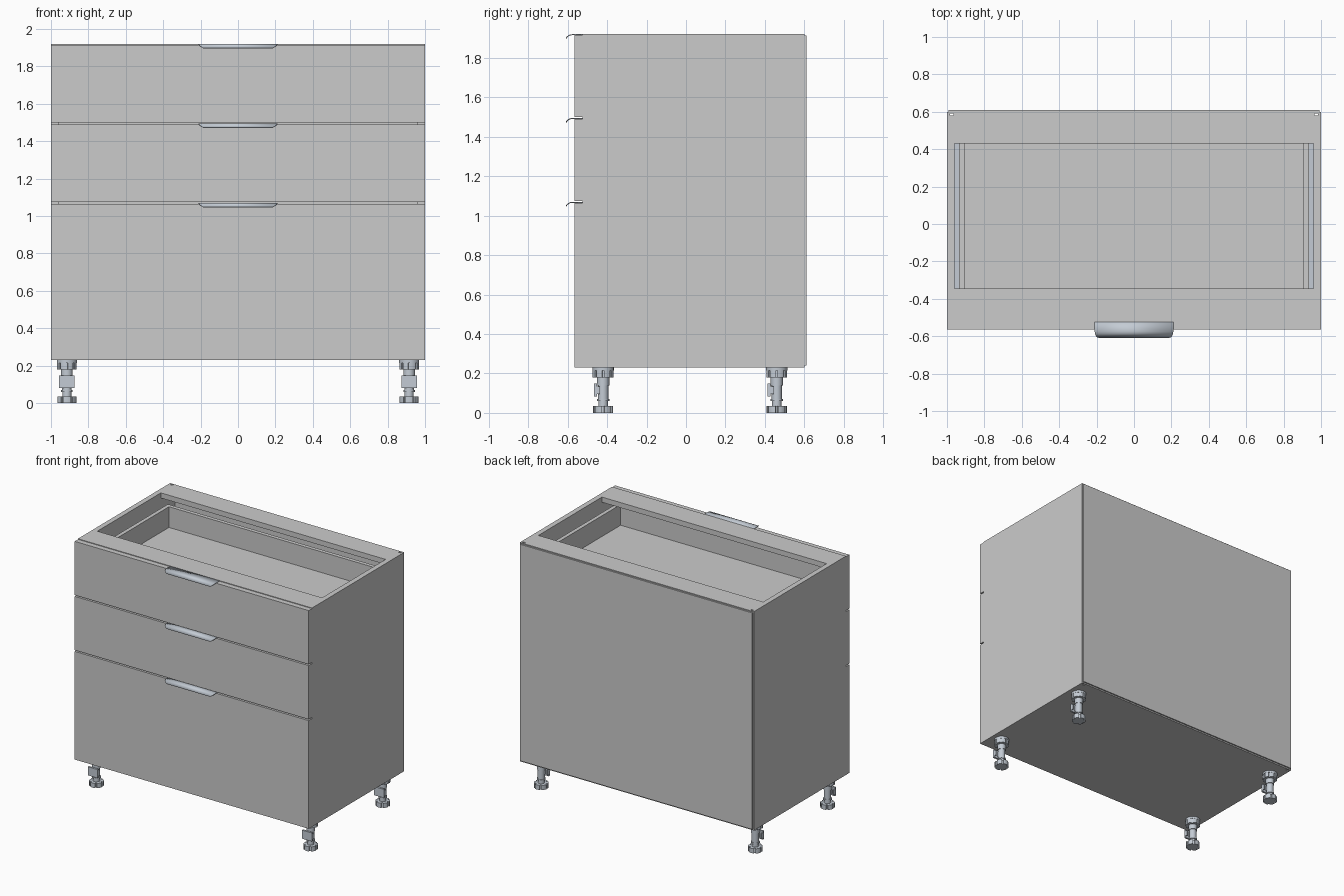
import bpy, bmesh, math
from mathutils import Matrix

if "Cube" in bpy.data.objects:
    bpy.data.objects.remove(bpy.data.objects["Cube"])

metal = bpy.data.materials.new("metal_grey")
metal.diffuse_color = (0.55, 0.60, 0.66, 1)
metal.use_nodes = True
metal.node_tree.nodes["Principled BSDF"].inputs["Base Color"].default_value = metal.diffuse_color


def finish(name, bm, mat=None):
    bmesh.ops.recalc_face_normals(bm, faces=bm.faces)
    me = bpy.data.meshes.new(name)
    bm.to_mesh(me)
    bm.free()
    ob = bpy.data.objects.new(name, me)
    bpy.context.collection.objects.link(ob)
    if mat:
        me.materials.append(mat)
    return ob


def add_box(bm, x0, x1, y0, y1, z0, z1):
    m = Matrix.Translation(((x0 + x1) / 2, (y0 + y1) / 2, (z0 + z1) / 2))
    m = m @ Matrix.Diagonal((x1 - x0, y1 - y0, z1 - z0, 1))
    bmesh.ops.create_cube(bm, size=1, matrix=m)


def box(name, *dims, mat=None):
    bm = bmesh.new()
    add_box(bm, *dims)
    return finish(name, bm, mat)


def add_disc(bm, r, z0, z1, cx, cy, seg=24, notches=0, inner=0.8):
    """Upright prism; optional vertical notches around the rim."""
    pts = []
    if notches:
        for i in range(notches):
            a, s = 2 * math.pi * i / notches, 2 * math.pi / notches
            for f, k in ((-0.12, inner), (0.12, inner), (0.12, 1), (0.31, 1),
                         (0.5, 1), (0.69, 1), (0.88, 1)):
                pts.append((a + f * s, r * k))
    else:
        pts = [(2 * math.pi * i / seg, r) for i in range(seg)]
    face = bm.faces.new([bm.verts.new((cx + k * math.cos(a), cy + k * math.sin(a), z0)) for a, k in pts])
    ext = bmesh.ops.extrude_face_region(bm, geom=[face], use_keep_orig=True)
    up = [v for v in ext["geom"] if isinstance(v, bmesh.types.BMVert)]
    bmesh.ops.translate(bm, verts=up, vec=(0, 0, z1 - z0))


# Dimensions of the carcass
FRONT, BACK, BOT, TOP, T = -0.525, 0.60, 0.23, 1.92, 0.04

# Side panels, each with a narrow vertical slot near the back
for s, side in ((-1, "left"), (1, "right")):
    panel = box(side + "_side_panel", *sorted((s * 0.96, s)), FRONT, BACK, BOT, TOP)
    cutter = box("slot_cutter", *sorted((s * 0.965, s * 0.985)), 0.579, 0.59, BOT - 0.1, TOP + 0.1)
    cutter.hide_render = True
    mod = panel.modifiers.new("slot", 'BOOLEAN')
    mod.object, mod.solver = cutter, 'EXACT'
    bpy.context.view_layer.objects.active = panel
    bpy.ops.object.modifier_apply(modifier=mod.name)
    bpy.data.objects.remove(cutter)

# Bottom, top rails and back panel
box("bottom_panel", -0.96, 0.96, FRONT, BACK, BOT, BOT + T)
box("front_top_rail", -0.96, 0.96, FRONT, -0.345, TOP - T, TOP)
box("back_top_rail", -0.96, 0.96, 0.43, BACK, TOP - T, TOP)
box("back_panel", -0.993, 0.993, BACK, 0.61, BOT + 0.01, TOP - 0.008)


def handle(name, z):
    """Bent edge-pull: flat tab on top of the front, lip curling down."""
    rows = ((-0.525, 0, 0.21), (-0.575, 0, 0.21), (-0.588, -0.002, 0.209),
            (-0.598, -0.007, 0.204), (-0.606, -0.014, 0.196), (-0.609, -0.021, 0.186))
    bm = bmesh.new()
    prev = None
    for y, dz, w in rows:
        cur = [bm.verts.new((sx * w, y, z + dz)) for sx in (-1, 1)]
        if prev:
            bm.faces.new((prev[0], cur[0], cur[1], prev[1]))
        prev = cur
    for f in bm.faces:
        f.normal_update()
    ob = finish(name, bm, metal)
    if ob.data.polygons[0].normal.z < 0:
        ob.data.flip_normals()
    mod = ob.modifiers.new("thickness", 'SOLIDIFY')
    mod.thickness, mod.offset = 0.005, -1
    bpy.ops.object.select_all(action='DESELECT')
    ob.select_set(True)
    bpy.context.view_layer.objects.active = ob
    bpy.ops.object.shade_smooth_by_angle(angle=math.radians(35))


# Drawers: front, open box, slides and handle
#          name      front z0, z1   box z0, z1
drawers = (("top",    1.50, 1.915,  1.62, 1.82),
           ("middle", 1.075, 1.49,  1.19, 1.39),
           ("bottom", 0.23, 1.065,  0.34, 0.78))
W, WI, YB = 0.935, 0.905, 0.48
for name, f0, f1, b0, b1 in drawers:
    box(name + "_drawer_front", -1, 1, -0.565, FRONT, f0, f1)
    bm = bmesh.new()
    for s in (-1, 1):
        add_box(bm, *sorted((s * WI, s * W)), FRONT, YB, b0, b1)
    add_box(bm, -WI, WI, FRONT, FRONT + 0.03, b0, b1)
    add_box(bm, -WI, WI, YB - 0.03, YB, b0, b1)
    add_box(bm, -WI, WI, FRONT + 0.03, YB - 0.03, b0 + 0.025, b0 + 0.04)
    finish(name + "_drawer_box", bm)
    bm = bmesh.new()
    for s in (-1, 1):
        add_box(bm, *sorted((s * W, s * 0.96)), FRONT + 0.01, YB, b0 + 0.02, b0 + 0.11)
    finish(name + "_drawer_slides", bm, metal)
    handle(name + "_handle", f1 + 0.005)

# Adjustable legs with plinth clip
for cy, row in ((-0.42, "front"), (0.46, "back")):
    for cx, side in ((-0.915, "left"), (0.915, "right")):
        bm = bmesh.new()
        add_disc(bm, 0.054, 0.215, BOT, cx, cy)
        add_disc(bm, 0.053, 0.18, 0.215, cx, cy, notches=8, inner=0.85)
        add_disc(bm, 0.031, 0.14, 0.18, cx, cy)
        add_disc(bm, 0.026, 0.07, 0.14, cx, cy)
        add_disc(bm, 0.031, 0.06, 0.07, cx, cy)
        add_disc(bm, 0.024, 0.035, 0.06, cx, cy)
        add_disc(bm, 0.051, 0.0, 0.036, cx, cy, notches=6, inner=0.78)
        add_box(bm, cx - 0.042, cx + 0.042, cy - 0.046, cy - 0.032, 0.082, 0.148)
        add_box(bm, cx - 0.014, cx + 0.014, cy - 0.034, cy, 0.095, 0.135)
        for s in (-1, 1):
            add_box(bm, *sorted((cx + s * 0.034, cx + s * 0.042)), cy - 0.034, cy - 0.015, 0.095, 0.135)
        leg = finish(f"{row}_{side}_leg", bm, metal)
        bpy.ops.object.select_all(action='DESELECT')
        leg.select_set(True)
        bpy.context.view_layer.objects.active = leg
        bpy.ops.object.shade_smooth_by_angle(angle=math.radians(25))
